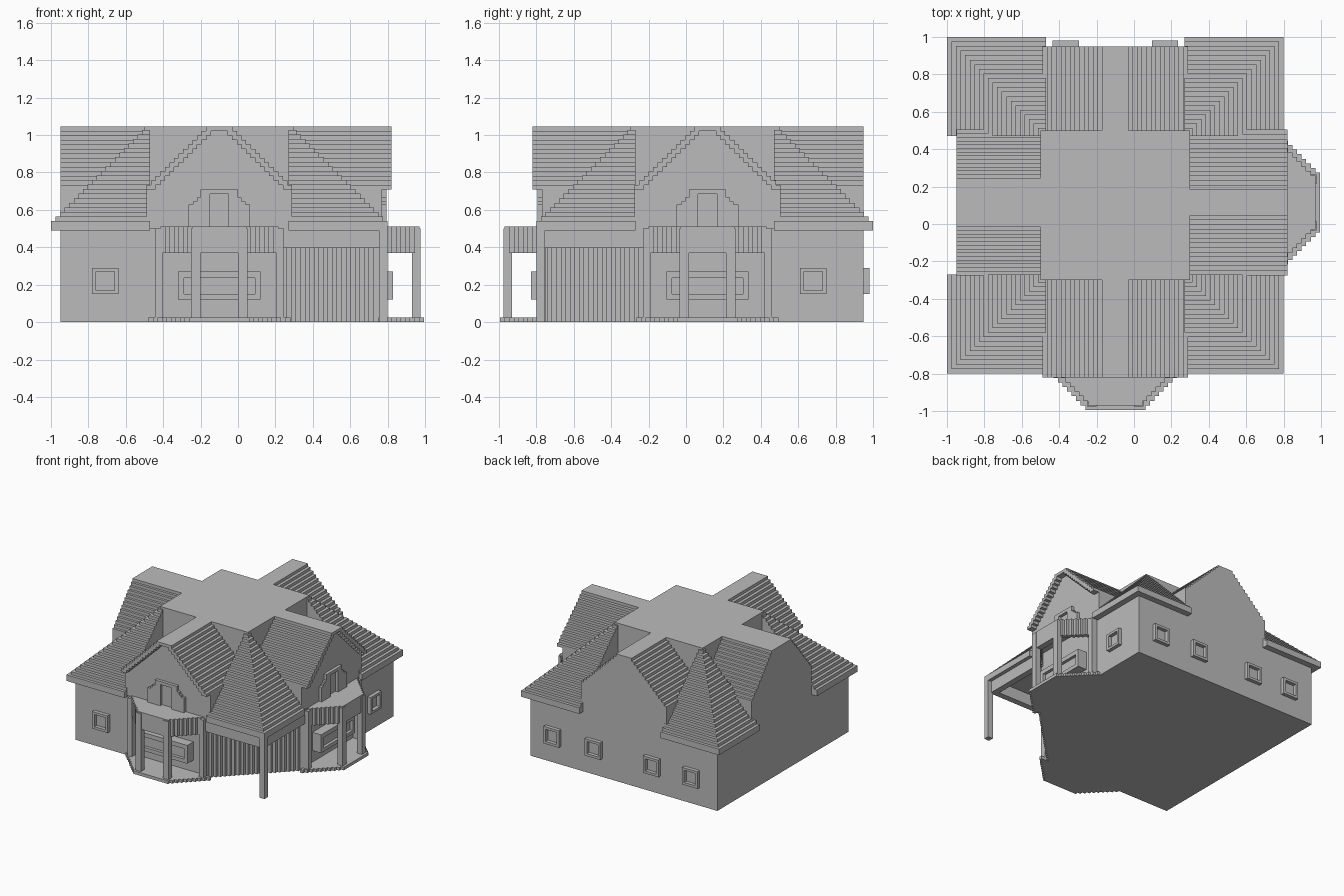
import bpy
import bmesh
from mathutils import Vector

cube = bpy.data.objects.get("Cube")
if cube:
    bpy.data.objects.remove(cube, do_unlink=True)

V = 1 / 41            # height and depth of one roof course
CX, CY = -0.1, 0.1    # centre of the house plan
WALL, EAVE, TOP = 0.85, 0.9, 1.045

stone = bpy.data.materials.new("light grey")
stone.use_nodes = True
GREY = (0.5, 0.5, 0.5, 1)
stone.diffuse_color = GREY
stone.node_tree.nodes["Principled BSDF"].inputs["Base Color"].default_value = GREY

# Each side maps (u along the wall, d outward from the centre) to plan x, y
SIDES = {
    "front": lambda u, d: (CX + u, CY - d),
    "right": lambda u, d: (CX + d, CY + 0.015 + u),
    "back": lambda u, d: (CX + u, CY + d),
    "left": lambda u, d: (CX - d, CY + 0.015 + u),
}


def box(bm, side, u0, u1, d0, d1, z0, z1):
    a = SIDES[side](u0, d0)
    b = SIDES[side](u1, d1)
    lo = Vector((min(a[0], b[0]), min(a[1], b[1]), z0))
    hi = Vector((max(a[0], b[0]), max(a[1], b[1]), z1))
    new = bmesh.ops.create_cube(bm, size=1)["verts"]
    for v in new:
        v.co = [(lo[i] + hi[i]) / 2 + v.co[i] * (hi[i] - lo[i]) for i in range(3)]


def pair(bm, side, u0, u1, d0, d1, z0, z1):
    box(bm, side, u0, u1, d0, d1, z0, z1)
    box(bm, side, -u1, -u0, d0, d1, z0, z1)


def finish(bm, name):
    bmesh.ops.recalc_face_normals(bm, faces=bm.faces[:])
    mesh = bpy.data.meshes.new(name)
    bm.to_mesh(mesh)
    bm.free()
    mesh.materials.append(stone)
    bpy.context.collection.objects.link(bpy.data.objects.new(name, mesh))


# House body: square plan with one corner cut off in ribbed steps
plan = [(-0.95, 0.95), (0.75, 0.95)]
x, y = 0.75, -0.23
while x > 0.23:
    plan.append((x, y))
    x -= V
    plan.append((x, y))
    y -= V
plan += [(x, -0.75), (-0.95, -0.75)]
bm = bmesh.new()
base = bm.faces.new([bm.verts.new((px, py, 0)) for px, py in plan])
ext = bmesh.ops.extrude_face_region(bm, geom=[base])["geom"]
bmesh.ops.translate(bm, vec=(0, 0, 0.5),
                    verts=[g for g in ext if isinstance(g, bmesh.types.BMVert)])
finish(bm, "house_walls")

# Open corner: post and two beams below the eaves
bm = bmesh.new()
box(bm, "front", 0.855, EAVE, 0.855, EAVE, 0, 0.5)
finish(bm, "corner_post")
bm = bmesh.new()
box(bm, "front", 0.3, 0.86, 0.82, 0.87, 0.395, 0.5)
box(bm, "right", -0.885, -0.32, 0.82, 0.87, 0.395, 0.5)
finish(bm, "corner_beams")

# Stepped hip roof, one block per corner and course
bm = bmesh.new()
for k in range(21):
    z0 = 0.49 if k == 0 else 0.54 + (k - 1) * V
    z1 = 0.54 + k * V
    h = EAVE - k * V
    for side, sign in (("front", 1), ("back", 1), ("front", -1), ("back", -1)):
        inner = min(0.37, h - 0.01)
        box(bm, side, sign * inner, sign * h, inner, h, z0, z1)
finish(bm, "hip_roof")

# Core filling the roof between the gable arms
bm = bmesh.new()
box(bm, "front", -0.4, 0.4, -0.4, 0.4, 0.5, TOP)
finish(bm, "roof_core")


# Cross gables: stepped roof over each arm, overhanging on the entrance sides
def gable(side, ridge, entrance):
    bm = bmesh.new()
    end = 0.87 if entrance else WALL
    box(bm, side, -0.39, 0.39, 0, end, 0.5, 0.71)
    n = 14
    step = (TOP - 0.71) / n
    for k in range(n):
        h = 0.39 + (ridge - 0.39) * k / (n - 1)
        z0 = 0.71 + k * step
        box(bm, side, -h, h, 0, end, z0, z0 + step)
        if entrance:
            if k == n - 1:
                box(bm, side, -h, h, end, 0.92, z0, z0 + step)
            else:
                pair(bm, side, h - 0.05, h, end, 0.92, z0, z0 + step)
    finish(bm, side + "_gable")


gable("front", 0.07, True)
gable("right", 0.07, True)
gable("back", 0.07, False)
gable("left", 0.13, False)


# Square framed windows
def window(side, u, name):
    bm = bmesh.new()
    z, r, t = 0.22, 0.07, 0.02
    for s in (-1, 1):
        box(bm, side, u + s * r, u + s * (r - t), WALL, WALL + 0.03, z - r, z + r)
        box(bm, side, u - r, u + r, WALL, WALL + 0.03, z + s * r, z + s * (r - t))
    finish(bm, name)


window("front", -0.61, "front_window")
window("right", 0.565, "right_window")
for i, u in enumerate((-0.62, -0.265, 0.265, 0.64)):
    window("back", u, "back_window_%d" % (i + 1))


# Porches: stepped bay floor, ribbed canopy, posts, wide window, arched window
def porch(side):
    bm = bmesh.new()
    d = WALL
    while d < 1.09:
        h = 0.13 + 1.1 - d
        box(bm, side, -h, h, d, min(d + V, 1.1), 0, 0.025)
        d += V
    finish(bm, side + "_porch_floor")

    bm = bmesh.new()
    for k in range(9):
        d0 = WALL + k * V
        h = 0.34 - k * V
        box(bm, side, -h, h, d0, d0 + V, 0.485, 0.51)
        if k < 7:
            pair(bm, side, h - 0.05, h, d0, d0 + V, 0.37, 0.49)
        else:
            box(bm, side, -h, h, d0, d0 + V, 0.37, 0.49)
    finish(bm, side + "_porch_canopy")

    bm = bmesh.new()
    pair(bm, side, 0.1, 0.15, 1.03, 1.075, 0, 0.5)
    pair(bm, side, 0.305, 0.345, WALL, 0.9, 0, 0.5)
    finish(bm, side + "_porch_posts")

    bm = bmesh.new()
    box(bm, side, -0.22, 0.22, WALL, 0.905, 0.12, 0.27)
    box(bm, side, -0.22, 0.22, 0.905, 0.93, 0.12, 0.15)
    box(bm, side, -0.22, 0.22, 0.905, 0.93, 0.235, 0.27)
    pair(bm, side, 0.19, 0.22, 0.905, 0.93, 0.15, 0.235)
    finish(bm, side + "_wide_window")

    bm = bmesh.new()
    for u0, u1, top in ((0.14, 0.165, 0.63), (0.12, 0.14, 0.645),
                        (0.1, 0.12, 0.665), (0.05, 0.1, 0.71)):
        pair(bm, side, u0, u1, 0.87, 0.895, 0.51, top)
    box(bm, side, -0.05, 0.05, 0.87, 0.895, 0.685, 0.71)
    finish(bm, side + "_arched_window")


porch("front")
porch("right")
